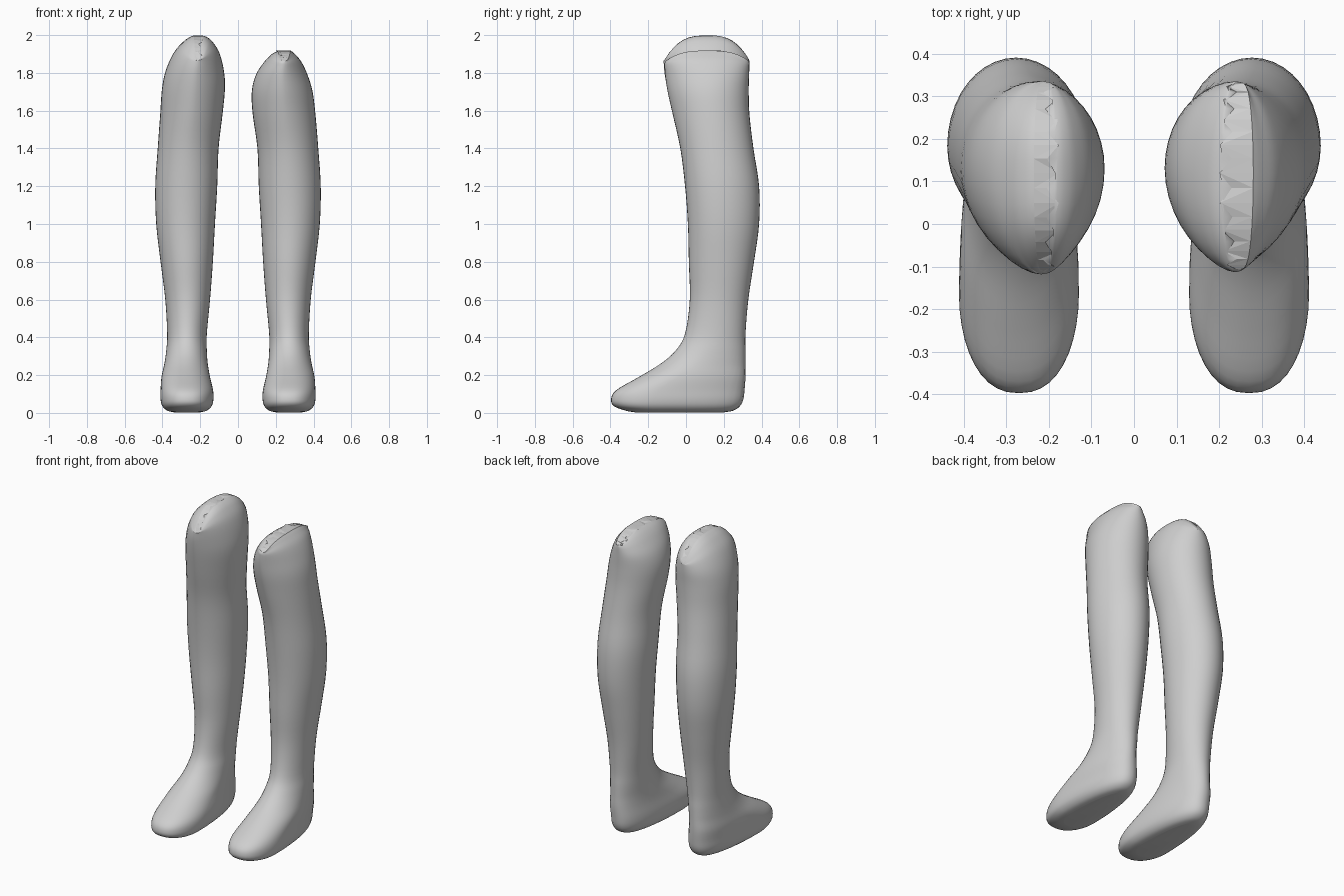
import bpy, bmesh, math, random

random.seed(4)
SIDES = 40
STEPS = 4

skin = bpy.data.materials.new("plain grey")
skin.diffuse_color = (0.62, 0.62, 0.62, 1)

# Section rows: z, inner x, outer x, front y, back y, y of widest point, front pinch, sag
FOOT_AND_SHIN = [
    (0.003, 0.20, 0.34, -0.27, 0.20, -0.15, 0.85, 0),
    (0.012, 0.165, 0.375, -0.32, 0.25, -0.17, 0.85, 0),
    (0.035, 0.14, 0.40, -0.38, 0.285, -0.18, 0.85, 0),
    (0.07, 0.13, 0.41, -0.397, 0.303, -0.17, 0.85, 0),
    (0.12, 0.132, 0.41, -0.37, 0.31, -0.14, 0.85, 0),
    (0.19, 0.148, 0.405, -0.25, 0.315, -0.04, 0.9, 0),
    (0.26, 0.16, 0.39, -0.135, 0.315, 0.06, 1.0, 0),
    (0.33, 0.165, 0.38, -0.055, 0.315, 0.12, 1.0, 0),
    (0.42, 0.165, 0.375, -0.005, 0.315, 0.16, 1.0, 0),
    (0.60, 0.148, 0.385, 0.02, 0.33, 0.18, 1.0, 0),
    (0.80, 0.133, 0.41, 0.015, 0.36, 0.19, 1.0, 0),
    (1.00, 0.122, 0.433, 0.01, 0.387, 0.19, 1.0, 0),
    (1.20, 0.11, 0.438, -0.005, 0.387, 0.18, 1.0, 0),
    (1.40, 0.103, 0.425, -0.03, 0.357, 0.16, 1.05, 0),
]
RIGHT_KNEE = [
    (1.58, 0.078, 0.41, -0.07, 0.336, 0.14, 1.15, 0),
    (1.70, 0.073, 0.395, -0.097, 0.332, 0.13, 1.2, 0),
    (1.79, 0.095, 0.368, -0.11, 0.334, 0.13, 1.2, 0),
    (1.86, 0.14, 0.335, -0.113, 0.335, 0.12, 1.1, 0.02),
    (1.90, 0.18, 0.30, -0.112, 0.335, 0.12, 0.9, 0.045),
    (1.918, 0.215, 0.28, -0.107, 0.333, 0.12, 0.6, 0.055),
]
LEFT_KNEE = [
    (1.58, 0.082, 0.412, -0.07, 0.336, 0.14, 1.15, 0),
    (1.72, 0.069, 0.402, -0.10, 0.332, 0.13, 1.2, 0),
    (1.82, 0.076, 0.38, -0.115, 0.335, 0.13, 1.2, 0.01),
    (1.91, 0.10, 0.338, -0.118, 0.335, 0.12, 1.1, 0.05),
    (1.965, 0.135, 0.29, -0.117, 0.335, 0.12, 0.9, 0.10),
    (1.99, 0.165, 0.255, -0.113, 0.333, 0.12, 0.7, 0.12),
    (1.998, 0.19, 0.235, -0.11, 0.332, 0.12, 0.6, 0.125),
]


def smooth_rows(rows):
    """Catmull-Rom interpolation between section rows."""
    out = []
    last = len(rows) - 1
    for i in range(last):
        a, b = rows[max(i - 1, 0)], rows[i]
        c, d = rows[i + 1], rows[min(i + 2, last)]
        for s in range(STEPS):
            t = s / STEPS
            out.append([0.5 * (2 * q + (r - p) * t + (2 * p - 5 * q + 4 * r - w) * t * t
                               + (3 * q - p - 3 * r + w) * t ** 3)
                        for p, q, r, w in zip(a, b, c, d)])
    out.append(list(rows[last]))
    return out


def section(row, side):
    z, xi, xo, y0, y1, yw, pinch, sag = row
    cx, hw = (xi + xo) / 2, (xo - xi) / 2
    mid, half = (y0 + y1) / 2, (y1 - y0) / 2
    pts = []
    for k in range(SIDES):
        # start at the front tip and go round
        t = -math.pi / 2 + 2 * math.pi * k / SIDES
        c, s = math.cos(t), math.sin(t)
        power = pinch if s < 0 else min(pinch, 1)
        x = cx + hw * math.copysign(abs(c) ** power, c)
        y = yw + s * ((yw - y0) if s < 0 else (y1 - yw))
        drop = sag * min(1, abs((y - mid) / half)) ** 3
        pts.append((side * x, y, z - drop))
    return pts


def make_leg(name, rows, side):
    bm = bmesh.new()
    rings = [[bm.verts.new(p) for p in section(r, side)] for r in smooth_rows(rows)]
    for low, high in zip(rings, rings[1:]):
        for k in range(SIDES):
            n = (k + 1) % SIDES
            bm.faces.new((low[k], low[n], high[n], high[k])).smooth = True
    bm.faces.new(rings[0][::-1]).smooth = True

    # jagged seam closing the top
    top = rings[-1]
    for k in range(SIDES // 2 + 2, SIDES - 1):
        top[k].co.x += side * (0.014 if k % 2 else -0.014)
        top[k].co.z += random.uniform(-0.008, 0.002)
    h = SIDES // 2
    for k in range(h):
        a, b = top[k], top[k + 1]
        c, d = top[SIDES - k - 1], top[(SIDES - k) % SIDES]
        if k == 0:
            tris = [(a, b, c)]
        elif k == h - 1:
            tris = [(a, b, d)]
        elif k % 2:
            tris = [(a, b, c), (a, c, d)]
        else:
            tris = [(a, b, d), (b, c, d)]
        for tri in tris:
            bm.faces.new(tri).smooth = False

    bmesh.ops.recalc_face_normals(bm, faces=bm.faces)
    mesh = bpy.data.meshes.new(name)
    bm.to_mesh(mesh)
    bm.free()
    mesh.materials.append(skin)
    obj = bpy.data.objects.new(name, mesh)
    bpy.context.collection.objects.link(obj)


make_leg("right_leg", FOOT_AND_SHIN + RIGHT_KNEE, 1)
make_leg("left_leg", FOOT_AND_SHIN + LEFT_KNEE, -1)
